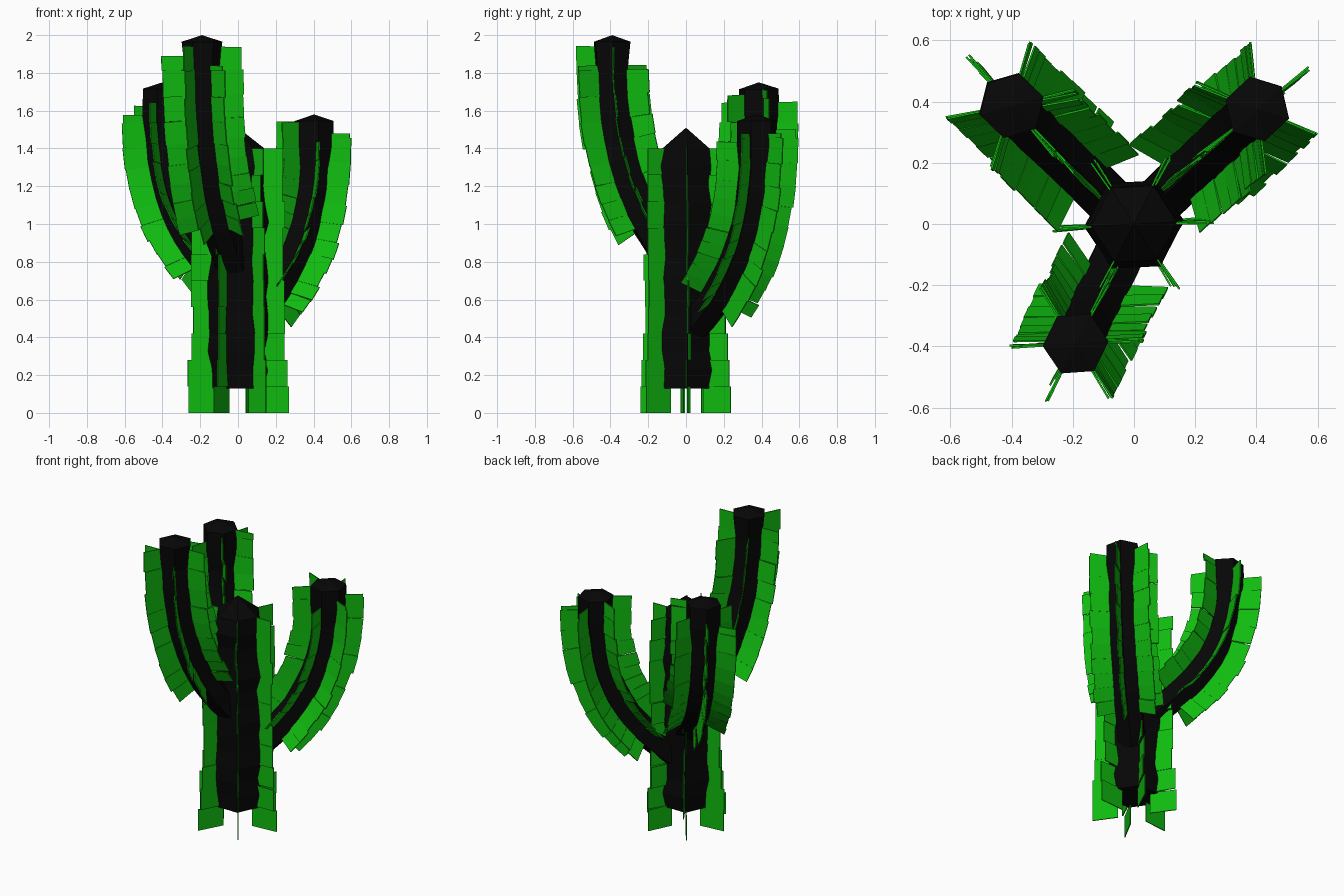
import bpy, bmesh, random
from math import sin, cos, radians, pi
from mathutils import Vector
from mathutils.geometry import interpolate_bezier

if "Cube" in bpy.data.objects:
    bpy.data.objects.remove(bpy.data.objects["Cube"])

random.seed(4)


def material(name, color):
    m = bpy.data.materials.new(name)
    m.diffuse_color = color
    m.use_nodes = True
    m.node_tree.nodes["Principled BSDF"].inputs["Base Color"].default_value = m.diffuse_color
    return m


CORE = material("dark_core", (0.002, 0.002, 0.002, 1))
GREEN = material("green_rib", (0.005, 0.5, 0.005, 1))


def finish(name, bm, mat):
    bmesh.ops.recalc_face_normals(bm, faces=bm.faces)
    me = bpy.data.meshes.new(name)
    bm.to_mesh(me)
    bm.free()
    me.materials.append(mat)
    ob = bpy.data.objects.new(name, me)
    bpy.context.collection.objects.link(ob)
    return ob


def frames(azimuth, ctrl, count):
    """Points with tangent, outward and sideways axes along an upright planar curve."""
    a = radians(azimuth)
    out = Vector((cos(a), sin(a), 0))
    side = Vector((-sin(a), cos(a), 0))
    pts = [out * p.x + Vector((0, 0, p.y)) for p in
           interpolate_bezier(*[Vector(c) for c in ctrl], count)]
    result = []
    for i, p in enumerate(pts):
        t = (pts[min(i + 1, count - 1)] - pts[max(i - 1, 0)]).normalized()
        result.append((p, t, side.cross(t), side))
    return result


def core(name, path, radius, cap_radius, cap_start, tip, wobble, sides=6):
    """Faceted tube with a low cone on its top end."""
    bm = bmesh.new()
    rings = []
    for p, t, n, b in path:
        capped = p.z > cap_start
        ring = []
        for k in range(sides):
            r = cap_radius if capped else radius + random.uniform(-wobble, wobble)
            a = 2 * pi * k / sides
            ring.append(bm.verts.new(p + r * (n * cos(a) + b * sin(a))))
        rings.append(ring)
    for lo, hi in zip(rings, rings[1:]):
        for k in range(sides):
            j = (k + 1) % sides
            bm.faces.new((lo[k], lo[j], hi[j], hi[k]))
    bm.faces.new(rings[0])
    apex = bm.verts.new(path[-1][0] + Vector((0, 0, tip)))
    for k in range(sides):
        bm.faces.new((rings[-1][k], rings[-1][(k + 1) % sides], apex))
    return finish(name, bm, CORE)


def ribs(name, path, reach, inner, tops, start=-1.0, step=6, flare=0.0, turn=0.0):
    """Six thin ribs, each a row of slightly uneven panels."""
    bm = bmesh.new()
    for k, top in enumerate(tops):
        fr = [f for f in path if f[0].xy.length >= start and f[0].z <= top + 0.01]
        idx = list(range(0, len(fr) - 1, step)) + [len(fr) - 1]
        for i0, i1 in zip(idx, idx[1:]):
            ang = radians(60 * k + turn + random.uniform(-2.5, 2.5))
            r = reach + random.uniform(-0.007, 0.007)
            if fr[i1][0].z < 0.3:
                r += flare
            quad = []
            for i, order in ((i0, (inner, r)), (i1, (r, inner))):
                p, t, n, b = fr[i]
                d = n * cos(ang) + b * sin(ang)
                quad += [bm.verts.new(p + d * q) for q in order]
            bm.faces.new(quad)
    ob = finish(name, bm, GREEN)
    mod = ob.modifiers.new("thickness", 'SOLIDIFY')
    mod.thickness = 0.006
    mod.offset = 0


# Trunk: the core floats just above the ground, the ribs reach down to it
trunk_core = [(0, 0.13), (0, 0.55), (0, 0.98), (0, 1.40)]
trunk_line = [(0, 0), (0, 0.47), (0, 0.93), (0, 1.40)]
core("trunk_core", frames(3, trunk_core, 14), 0.15, 0.14, 1.35, 0.11, 0.016)
ribs("trunk_ribs", frames(3, trunk_line, 61), 0.243, 0.1,
     (1.4, 1.4, 1.36, 1.4, 1.4, 1.4), flare=0.022)

# Arms: azimuth, (outward, height) curve, rib top heights, rib turn
arms = {
    "front_arm": (244, [(0.03, 0.74), (0.24, 0.98), (0.45, 1.28), (0.435, 1.965)],
                  (1.95, 1.83, 1.95, 1.82, 1.83, 1.88), -2),
    "right_arm": (43, [(0.08, 0.47), (0.35, 0.69), (0.575, 0.94), (0.55, 1.545)],
                  (1.47, 1.51, 1.54, 1.54, 1.44, 1.47), -5),
    "left_arm": (136, [(0.03, 0.64), (0.35, 0.89), (0.595, 1.08), (0.555, 1.715)],
                 (1.62, 1.58, 1.65, 1.70, 1.71, 1.65), -4),
}
for name, (az, ctrl, tops, turn) in arms.items():
    core(name + "_core", frames(az, ctrl, 14), 0.092, 0.108, ctrl[3][1] - 0.14, 0.035, 0.003)
    ribs(name + "_ribs", frames(az, ctrl, 80), 0.213, 0.07, tops, start=0.22, turn=turn)
